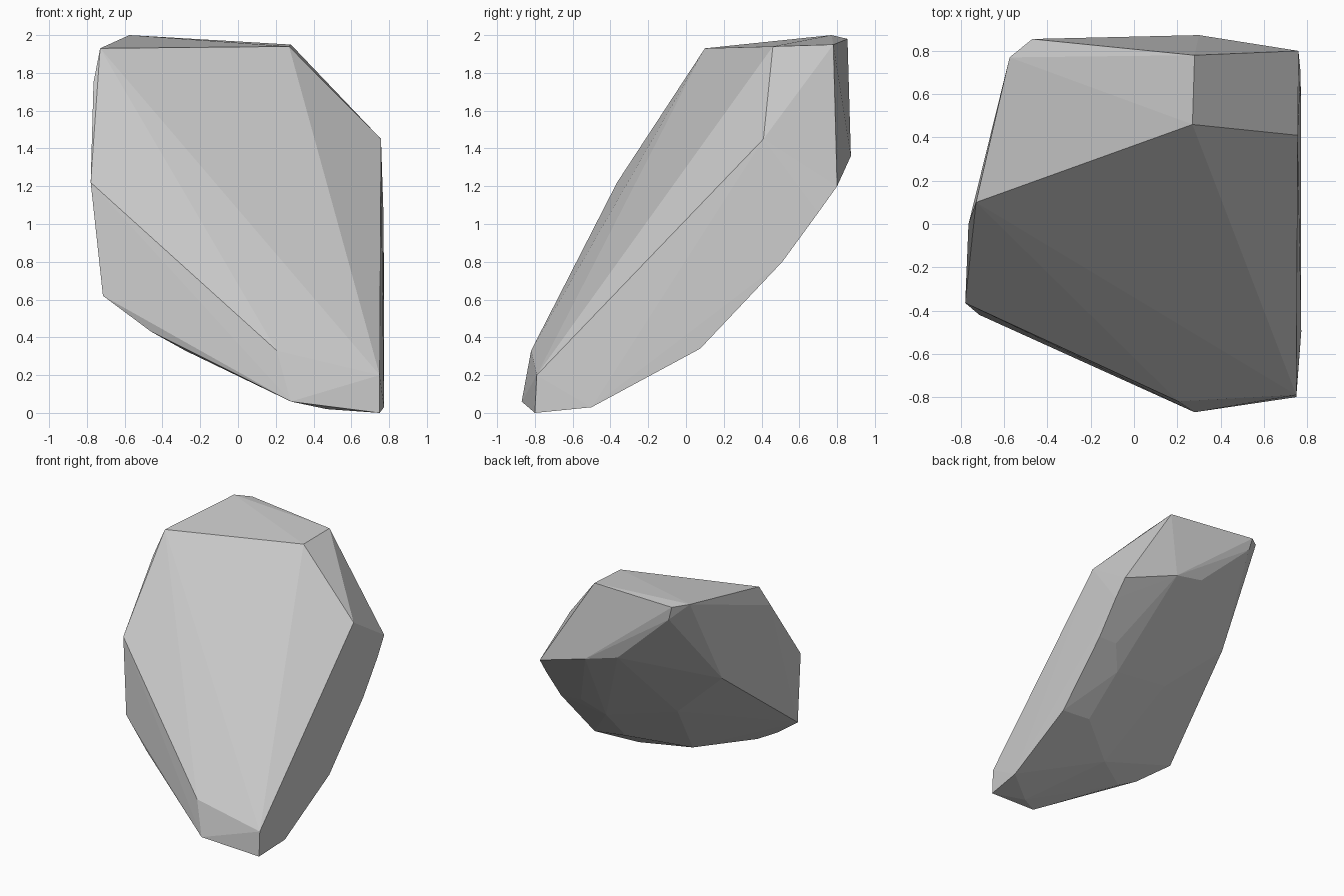
import bpy
import bmesh

if "Cube" in bpy.data.objects:
    bpy.data.objects.remove(bpy.data.objects["Cube"])

# Corner points of the chipped boulder, grouped by region
top_rim = [(-.73, .10, 1.93), (.27, .46, 1.94), (.28, .78, 1.95),
           (-.575, .77, 2.0), (-.47, .855, 1.98)]
right_side = [(.757, .41, 1.45), (.76, .80, 1.20), (.77, .70, 1.06),
              (.772, .51, .80), (.772, .075, .34), (.773, -.50, .03)]
front_foot = [(.75, -.79, .20), (.75, -.80, 0), (.28, -.87, .06),
              (.205, -.82, .33), (.47, -.74, .02)]
left_side = [(-.78, -.365, 1.22), (-.715, -.42, .62), (-.765, 0, 1.75),
             (-.58, .36, 1.24)]
back = [(.30, .873, 1.36), (.03, .84, 1.43), (-.44, .85, 1.87)]
# Rounded belly
underside = [(-.46, -.52, .43), (-.28, -.52, .33), (-.52, -.18, .72),
             (.10, -.23, .27), (-.10, .25, .80),
             (.50, .06, .37), (.47, .36, .665), (.60, .50, .81)]

# Wrap the corners in a faceted shell
bm = bmesh.new()
for p in top_rim + right_side + front_foot + left_side + back + underside:
    bm.verts.new(p)
hull = bmesh.ops.convex_hull(bm, input=bm.verts[:])
unused = {v for v in hull["geom_interior"] + hull["geom_unused"]
          if isinstance(v, bmesh.types.BMVert)}
bmesh.ops.delete(bm, geom=list(unused), context='VERTS')
bmesh.ops.recalc_face_normals(bm, faces=bm.faces[:])

mesh = bpy.data.meshes.new("rock")
bm.to_mesh(mesh)
bm.free()

# Single stone grey, flat faces
grey = bpy.data.materials.new("stone_grey")
grey.diffuse_color = (.6, .6, .6, 1)
grey.use_nodes = True
grey.node_tree.nodes["Principled BSDF"].inputs["Base Color"].default_value = grey.diffuse_color
mesh.materials.append(grey)
rock = bpy.data.objects.new("rock", mesh)
bpy.context.collection.objects.link(rock)
